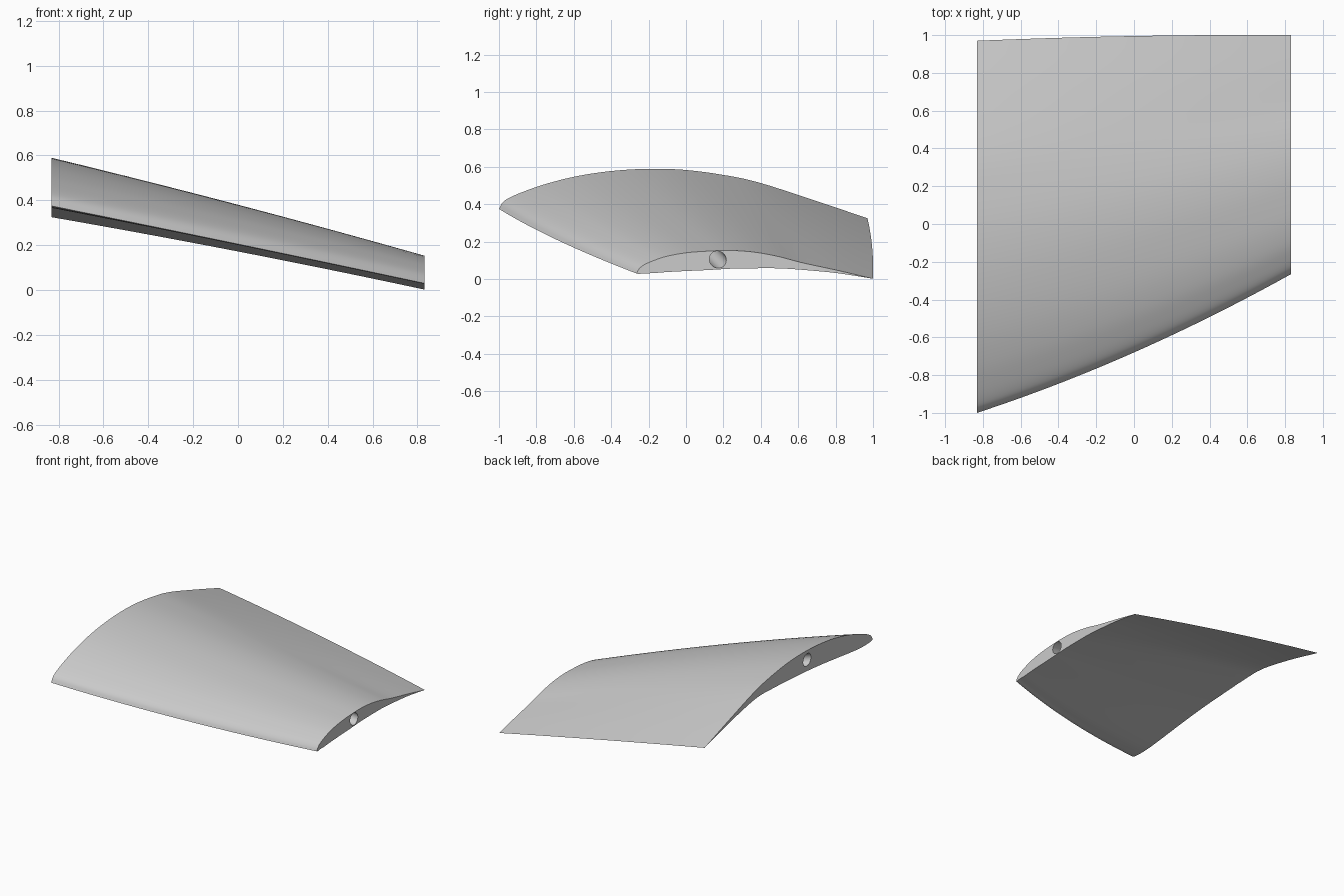
import bpy
import bmesh
from mathutils import Vector

cube = bpy.data.objects.get("Cube")
if cube:
    bpy.data.objects.remove(cube, do_unlink=True)

SPAN = 0.832
STATIONS = 24
FINE = 4

# Airfoil profiles: chord fraction, upper height at each end, thickness (per unit chord)
CHORD = [0, .01, .03, .07, .13, .21, .3, .4, .5, .6, .7, .85, 1]
UPPER_WIDE = [0, .018, .032, .05, .072, .094, .11, .119, .119, .109, .091, .047, 0]
UPPER_NARROW = [0, .018, .036, .055, .076, .092, .101, .106, .101, .085, .061, .032, 0]
THICK = [0, .02, .035, .052, .067, .077, .08, .077, .068, .05, .03, .012, 0]


def smooth_list(values):
    """Refine a list with a Catmull-Rom spline."""
    p = [2 * values[0] - values[1]] + values + [2 * values[-1] - values[-2]]
    out = []
    for i in range(1, len(values)):
        a, b, c, d = p[i - 1:i + 3]
        for k in range(FINE):
            t = k / FINE
            out.append(b + t * (c - a + t * (2*a - 5*b + 4*c - d + t * (3*(b - c) + d - a))/1) / 2)
    return out + [values[-1]]


def through(a, b, c, s):
    """Quadratic through three values at s = 0, 0.5 and 1."""
    return a*(1 - s)*(1 - 2*s) + 4*b*s*(1 - s) + c*s*(2*s - 1)


chord, wide, narrow, thick = map(smooth_list, (CHORD, UPPER_WIDE, UPPER_NARROW, THICK))


def section(s):
    """Closed airfoil loop at span fraction s."""
    y0, y1 = through(-1, -.68, -.265, s), through(.97, .995, 1, s)
    z0, z1 = through(.375, .205, .03, s), through(.325, .172, .002, s)
    size = y1 - y0
    top, bottom = [], []
    for t, w, n, h in zip(chord, wide, narrow, thick):
        upper = w + (n - w) * s
        base = z0 + (z1 - z0) * t
        point = (SPAN * (2 * s - 1), y0 + size * t)
        top.append((*point, base + size * upper))
        bottom.append((*point, base + size * (upper - h)))
    return top + bottom[-2:0:-1]


# Wing skin lofted along the span, closed by flat ends
bm = bmesh.new()
loops = [[bm.verts.new(p) for p in section(i / STATIONS)] for i in range(STATIONS + 1)]
for a, b in zip(loops, loops[1:]):
    for i in range(len(a)):
        j = (i + 1) % len(a)
        bm.faces.new((a[i], a[j], b[j], b[i]))
bm.faces.new(loops[0])
bm.faces.new(loops[-1])
bmesh.ops.recalc_face_normals(bm, faces=bm.faces)
mesh = bpy.data.meshes.new("wing_panel")
bm.to_mesh(mesh)
bm.free()
wing = bpy.data.objects.new("wing_panel", mesh)
bpy.context.collection.objects.link(wing)

# Plain grey material
grey = bpy.data.materials.new("light_grey")
grey.use_nodes = True
colour = (.6, .6, .6, 1)
grey.diffuse_color = colour
grey.node_tree.nodes["Principled BSDF"].inputs["Base Color"].default_value = colour
mesh.materials.append(grey)

# Round spar bore running from end to end
start, end = Vector((-SPAN, -.23, .52)), Vector((SPAN, .17, .104))
axis = end - start
bpy.ops.mesh.primitive_cylinder_add(vertices=48, radius=.044, depth=axis.length * 1.2,
                                    location=(start + end) / 2)
bore = bpy.context.object
bore.name = "spar_bore_cutter"
bore.rotation_euler = axis.to_track_quat("Z", "Y").to_euler()
bore.data.materials.append(grey)
bore.hide_render = True

cut = wing.modifiers.new("spar_bore", "BOOLEAN")
cut.operation = "DIFFERENCE"
cut.solver = "EXACT"
cut.object = bore
bpy.ops.object.select_all(action="DESELECT")
wing.select_set(True)
bpy.context.view_layer.objects.active = wing
bpy.ops.object.modifier_apply(modifier=cut.name)
bpy.data.objects.remove(bore, do_unlink=True)

bpy.ops.object.shade_smooth_by_angle(angle=.6)
